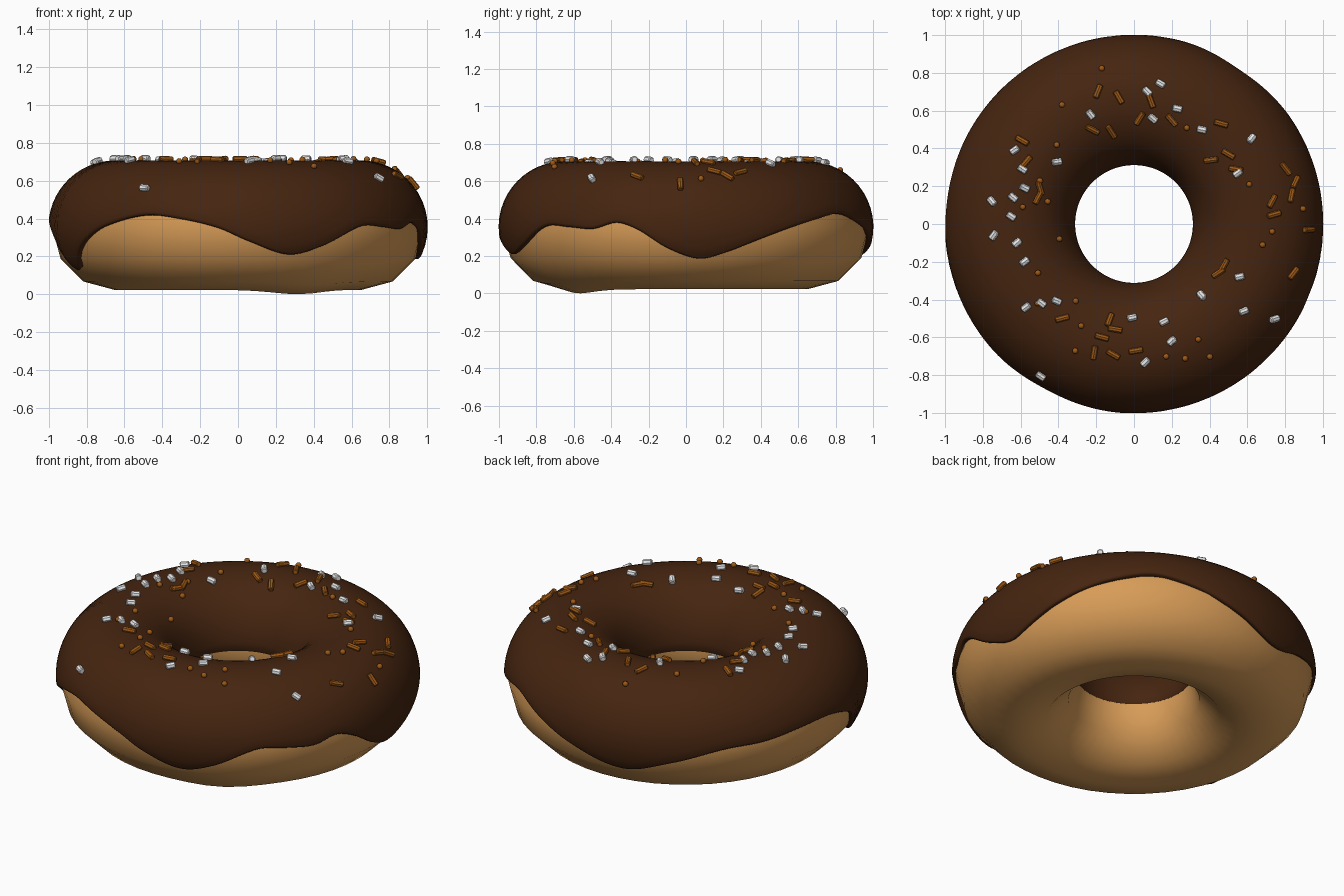
import bpy, bmesh, math, random
from mathutils import Vector, Matrix

if "Cube" in bpy.data.objects:
    bpy.data.objects.remove(bpy.data.objects["Cube"])

random.seed(4)
R, CZ = 0.65, 0.355          # ring radius and ring centre height
R_DOUGH, R_ICING = 0.332, 0.352


def material(name, rgb):
    m = bpy.data.materials.new(name)
    m.diffuse_color = (*rgb, 1)
    m.use_nodes = True
    m.node_tree.nodes["Principled BSDF"].inputs["Base Color"].default_value = m.diffuse_color
    return m


DOUGH = material("golden dough", (0.68, 0.33, 0.095))
CHOC = material("dark chocolate", (0.06, 0.018, 0.005))
ORANGE = material("caramel orange", (0.34, 0.10, 0.008))
WHITE = material("white sugar", (0.80, 0.80, 0.80))


def finish(bm, name, mat, smooth=True, angle=None):
    bmesh.ops.recalc_face_normals(bm, faces=bm.faces)
    me = bpy.data.meshes.new(name)
    bm.to_mesh(me)
    bm.free()
    me.materials.append(mat)
    ob = bpy.data.objects.new(name, me)
    bpy.context.collection.objects.link(ob)
    for p in me.polygons:
        p.use_smooth = smooth
    if angle:
        bpy.context.view_layer.objects.active = ob
        ob.select_set(True)
        bpy.ops.object.shade_smooth_by_angle(angle=math.radians(angle))
        ob.select_set(False)
    return ob


def ring_mesh(sections):
    """Skin closed cross-sections placed around the z axis."""
    bm = bmesh.new()
    rings = [[bm.verts.new(p) for p in s] for s in sections]
    n, k = len(rings), len(rings[0])
    for i in range(n):
        a, b = rings[i], rings[(i + 1) % n]
        for j in range(k):
            bm.faces.new((a[j], b[j], b[(j + 1) % k], a[(j + 1) % k]))
    return bm


def on_ring(t, a, minor):
    r = R + minor * math.cos(a)
    return Vector((r * math.cos(t), r * math.sin(t), CZ + minor * math.sin(a)))


# Dough: 12-sided ring with a slight sag on the front underside
sections = []
for i in range(48):
    s = [on_ring(2 * math.pi * i / 48, 2 * math.pi * j / 12, R_DOUGH) for j in range(12)]
    for p in s:
        if p.z < 0.1:
            d = (p.xy - Vector((0.33, -0.6))).length
            p.z -= 0.023 * math.exp(-(d / 0.2) ** 2)
    sections.append(s)
finish(ring_mesh(sections), "dough", DOUGH)

# Icing edge: (angle in degrees, height of the lower edge)
DRIPS = [(4, .18), (12, .21), (24, .29), (34, .35), (45, .40), (57, .43), (70, .375),
         (85, .29), (104, .20), (120, .27), (137, .35), (151, .365), (165, .39),
         (178, .39), (188, .34), (194, .27), (198, .17), (202, .12), (206, .15),
         (210, .22), (216, .29), (225, .36), (240, .42), (252, .40), (264, .35),
         (273, .28), (286, .205), (297, .25), (311, .36), (321, .355), (330, .345),
         (338, .38), (345, .34), (354, .24)]


def edge_height(deg):
    """Smooth periodic curve through the drip points."""
    n = len(DRIPS)
    pt = lambda i: (DRIPS[i % n][0] + 360 * (i // n), DRIPS[i % n][1])
    if deg < DRIPS[0][0]:
        deg += 360
    i = max(k for k in range(n) if DRIPS[k][0] <= deg)
    p0, p1, p2, p3 = (pt(i + k) for k in (-1, 0, 1, 2))
    h = p2[0] - p1[0]
    u = (deg - p1[0]) / h
    m1 = (p2[1] - p0[1]) / (p2[0] - p0[0]) * h
    m2 = (p3[1] - p1[1]) / (p3[0] - p1[0]) * h
    return ((2*u**3 - 3*u**2 + 1) * p1[1] + (u**3 - 2*u**2 + u) * m1
            + (3*u**2 - 2*u**3) * p2[1] + (u**3 - u**2) * m2)


# Icing: shell from the hole's waist over the top to the dripping outer edge
sections = []
STEPS = 26
for i in range(180):
    t = math.radians(i * 2)
    end = math.asin((edge_height(i * 2) - CZ) / R_ICING)
    inner = math.pi - 0.02
    s = [on_ring(t, inner + 0.03, 0.312), on_ring(t, inner + 0.03, 0.332)]
    for j in range(STEPS + 1):
        a = inner + (end + 0.05 - inner) * j / STEPS
        thin = 0.014 * max(0, (a - 2.3) / 0.85)      # thinner inside the hole
        s.append(on_ring(t, a, R_ICING - thin))
    s += [on_ring(t, end + 0.015, R_ICING - 0.004), on_ring(t, end, R_ICING - 0.013),
          on_ring(t, end + 0.01, 0.315)]
    # hidden underside
    s += [on_ring(t, end + 0.01 + (inner - end) * k / 8, 0.30) for k in range(1, 8)]
    sections.append(s)
finish(ring_mesh(sections), "icing", CHOC, angle=50)

# Sprinkles, placed by their position seen from above
WHITES = [(.14, .74), (.07, .70), (.23, .61), (.10, .56), (-.23, .58), (.36, .50), (.62, .45),
          (.55, .27), (-.63, .39), (-.59, .29), (-.41, .33), (-.58, .19), (-.64, .14),
          (-.75, .12), (-.65, .04), (-.74, -.06), (-.62, -.10), (-.58, -.20), (-.57, -.44),
          (-.49, -.42), (-.41, -.41), (-.01, -.50), (.16, -.52), (.20, -.62), (.06, -.73),
          (.36, -.38), (.56, -.28), (.58, -.46), (.74, -.50), (-.49, -.80)]
STICKS = [(-.19, .70, 70), (-.08, .67, -60), (.09, .65, -70), (.03, .56, 60), (-.12, .49, -60),
          (-.22, .50, -30), (.20, .55, -50), (.46, .53, -15), (.41, .34, 10), (.50, .37, -30),
          (.54, .29, -10), (.80, .29, -45), (.85, .22, 50), (.83, .15, 70), (.74, .05, 15),
          (.73, .12, 60), (.92, -.03, 0), (.84, -.26, 40), (.48, -.22, 60), (.45, -.26, 30),
          (-.59, .44, -30), (-.50, .19, -70), (-.38, -.50, 15), (-.13, -.51, 70),
          (-.10, -.56, -10), (-.17, -.60, -15), (-.21, -.68, 80), (-.11, -.69, -30),
          (.01, -.67, 10), (-.57, .33, 50), (-.51, .14, 60)]
DOTS = [(-.17, .82), (-.38, .63), (.28, .51), (-.41, .42), (.61, .21), (.73, -.04), (.68, -.11),
        (.89, .08), (-.50, .23), (-.52, .12), (-.46, .12), (-.40, -.08), (-.51, -.26),
        (-.51, -.42), (-.31, -.41), (-.31, -.67), (-.28, -.54), (.17, -.70), (.27, -.71),
        (.34, -.61), (.40, -.70), (-.59, .09)]


def lay(x, y, deg, lift):
    """Matrix that lies along direction deg on the icing at (x, y)."""
    t = math.atan2(y, x)
    a = math.acos((math.hypot(x, y) - R) / R_ICING)
    n = (on_ring(t, a, 1) - on_ring(t, a, 0)).normalized()
    d = Vector((math.cos(math.radians(deg)), math.sin(math.radians(deg)), 0))
    d = (d - n * d.dot(n)).normalized()
    m = Matrix((n.cross(d), n, d)).transposed()
    if m.determinant() < 0:
        m = Matrix((d.cross(n), n, d)).transposed()
    return Matrix.Translation(on_ring(t, a, R_ICING + lift)) @ m.to_4x4()


def rod(bm, mat, rad, length):
    """Short rod with bevelled ends."""
    v = bmesh.ops.create_cone(bm, cap_ends=True, segments=8, radius1=rad, radius2=rad,
                              depth=length, matrix=mat)["verts"]
    caps = [e for f in {f for w in v for f in w.link_faces} if len(f.verts) == 8 for e in f.edges]
    bmesh.ops.bevel(bm, geom=caps, offset=rad * 0.25, segments=1, affect='EDGES')


bm = bmesh.new()
for x, y in WHITES:
    rod(bm, lay(x, y, random.uniform(-60, 60), 0.009), 0.019, 0.052)
finish(bm, "white_sprinkles", WHITE, angle=40)

bm = bmesh.new()
for x, y, deg in STICKS:
    rod(bm, lay(x, y, deg, 0.008), 0.016, 0.076)
finish(bm, "orange_sprinkles", ORANGE, angle=40)

bm = bmesh.new()
for x, y in DOTS:
    bmesh.ops.create_uvsphere(bm, u_segments=10, v_segments=6, radius=0.016,
                              matrix=lay(x, y, 0, 0.008))
finish(bm, "orange_beads", ORANGE)
